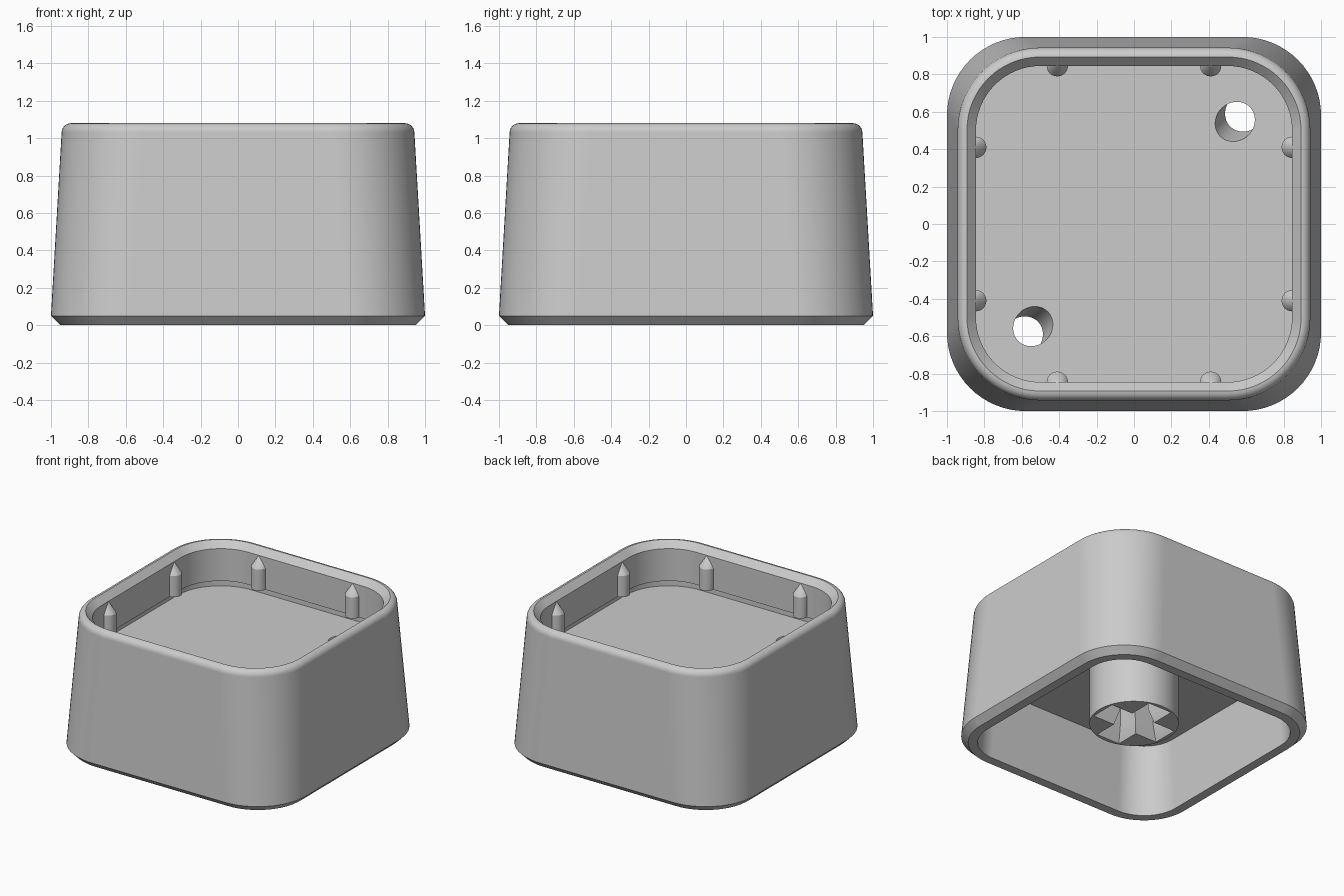
import bpy, bmesh, math
from mathutils import Vector, Matrix

cube = bpy.data.objects.get("Cube")
if cube:
    bpy.data.objects.remove(cube, do_unlink=True)

grey = bpy.data.materials.new("light_grey_plastic")
grey.use_nodes = True
COLOR = (0.6, 0.6, 0.6, 1)
grey.diffuse_color = COLOR
grey.node_tree.nodes["Principled BSDF"].inputs["Base Color"].default_value = COLOR


def make_object(name, bm):
    bmesh.ops.recalc_face_normals(bm, faces=bm.faces)
    mesh = bpy.data.meshes.new(name)
    bm.to_mesh(mesh)
    bm.free()
    mesh.materials.append(grey)
    obj = bpy.data.objects.new(name, mesh)
    bpy.context.collection.objects.link(obj)
    return obj


def select_only(obj):
    bpy.ops.object.select_all(action="DESELECT")
    obj.select_set(True)
    bpy.context.view_layer.objects.active = obj


def cut(obj, cutter):
    select_only(obj)
    mod = obj.modifiers.new("cut", "BOOLEAN")
    mod.operation = "DIFFERENCE"
    mod.solver = "EXACT"
    mod.object = cutter
    bpy.ops.object.modifier_apply(modifier=mod.name)
    bpy.data.objects.remove(cutter, do_unlink=True)


def smooth(obj):
    select_only(obj)
    bpy.ops.object.shade_smooth_by_angle(angle=math.radians(30))
    obj.modifiers.new("flat_walls", "WEIGHTED_NORMAL").keep_sharp = True


def rounded_square(half, radius, z, steps=16):
    points = []
    for quarter in range(4):
        for i in range(steps + 1):
            a = math.pi / 2 * (quarter + i / steps)
            sx = 1 if quarter in (0, 3) else -1
            sy = 1 if quarter < 2 else -1
            points.append((sx * (half - radius) + radius * math.cos(a),
                           sy * (half - radius) + radius * math.sin(a), z))
    return points


def loft(name, rings):
    bm = bmesh.new()
    loops = [[bm.verts.new(p) for p in ring] for ring in rings]
    n = len(loops[0])
    for low, high in zip(loops, loops[1:]):
        for i in range(n):
            j = (i + 1) % n
            bm.faces.new((low[i], low[j], high[j], high[i]))
    bm.faces.new(loops[0])
    bm.faces.new(loops[-1])
    return make_object(name, bm)


def cylinder(name, radius, start, end, segments=48):
    start, end = Vector(start), Vector(end)
    axis = end - start
    turn = axis.to_track_quat("Z", "Y").to_matrix().to_4x4()
    bm = bmesh.new()
    bmesh.ops.create_cone(bm, cap_ends=True, segments=segments, radius1=radius,
                          radius2=radius, depth=axis.length,
                          matrix=Matrix.Translation((start + end) / 2) @ turn)
    return make_object(name, bm)


# Tapered shell: cavity, lip, outer wall, rounded rim, sloped inner edge,
# tray wall, undercut groove and tray floor
FLOOR, CEILING, WALL_END = 0.72, 0.557, 0.775
sections = [(0.85, 0.26, CEILING), (0.878, 0.29, 0), (0.95, 0.37, 0), (1.0, 0.42, 0.05)]
for i in range(7):
    a = math.pi / 2 * i / 6
    sections.append((0.893 + 0.05 * math.cos(a), 0.39 + 0.05 * math.cos(a),
                     1.03 + 0.05 * math.sin(a)))
sections += [(0.845, 0.345, 1.03), (0.845, 0.345, WALL_END),
             (0.88, 0.38, WALL_END), (0.88, 0.38, FLOOR)]
shell = loft("shell", [rounded_square(*s) for s in sections])

# Two slanted holes through the tray floor
for s in (1, -1):
    top = Vector((0.54 * s, 0.547 * s, FLOOR))
    slant = Vector((0.053 * s, 0.053 * s, CEILING - FLOOR))
    cut(shell, cylinder("hole_cutter", 0.101, top - slant * 0.3, top + slant * 1.5))
smooth(shell)

# Central stem with a cross-shaped socket that flares at its mouth
STEM_END = 0.115
stem = cylinder("stem", 0.32, (0, 0, STEM_END), (0, 0, CEILING + 0.02), 64)


def cross(arm, width, z):
    points = []
    for k in range(4):
        c, s = round(math.cos(k * math.pi / 2)), round(math.sin(k * math.pi / 2))
        for x, y in ((arm, -width), (arm, width), (width, width)):
            points.append((x * c - y * s, x * s + y * c, z))
    return points


cut(stem, loft("socket_cutter", [cross(0.295, 0.105, STEM_END - 0.01),
                                 cross(0.235, 0.07, STEM_END + 0.12),
                                 cross(0.235, 0.07, 0.5)]))
smooth(stem)


# Pointed half-round pegs along the tray walls
def peg(name, x, turn):
    bm = bmesh.new()
    spin = Matrix.Rotation(turn, 3, "Z")
    wall = 0.846
    points = [(x, wall, 1.03)]
    for z in (WALL_END, 0.943):
        for i in range(13):
            a = math.pi + math.pi * i / 12
            points.append((x + 0.057 * math.cos(a), wall + 0.057 * math.sin(a), z))
    for p in points:
        bm.verts.new(spin @ Vector(p))
    bmesh.ops.convex_hull(bm, input=bm.verts)
    smooth(make_object(name, bm))


for k, side in enumerate(("back", "left", "front", "right")):
    for x, end in ((-0.41, "a"), (0.41, "b")):
        peg(f"{side}_peg_{end}", x, -k * math.pi / 2)
